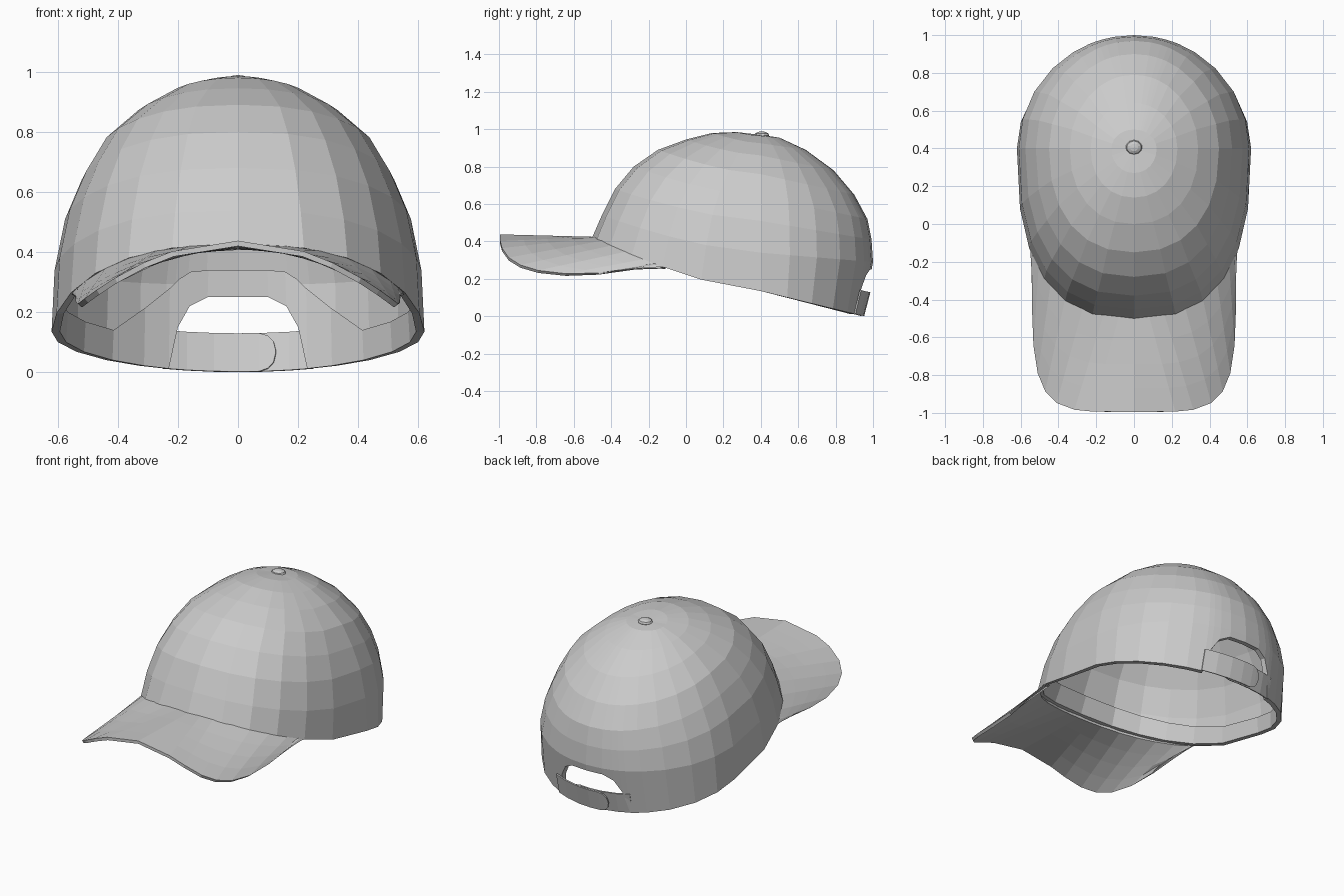
import bpy, bmesh, math
from mathutils import Vector

if "Cube" in bpy.data.objects:
    bpy.data.objects.remove(bpy.data.objects["Cube"])

CENTRE_Y = 0.4
# Crown rings, top to rim: (front radius, z), (side radius, z), (back radius, z)
RINGS = [
    ((0.13, 0.985), (0.12, 0.965), (0.10, 0.955)),
    ((0.26, 0.980), (0.23, 0.925), (0.24, 0.890)),
    ((0.40, 0.945), (0.34, 0.860), (0.39, 0.780)),
    ((0.55, 0.890), (0.45, 0.760), (0.50, 0.650)),
    ((0.68, 0.800), (0.52, 0.640), (0.57, 0.520)),
    ((0.78, 0.680), (0.575, 0.510), (0.592, 0.410)),
    ((0.85, 0.540), (0.61, 0.340), (0.60, 0.290)),
    ((0.90, 0.425), (0.62, 0.135), (0.545, 0.002)),
]
HALF = [0, 10, 16, 20, 23, 32, 45, 60, 75, 90, 105, 120, 135, 150, 165, 180]
ANGLES = HALF + [360 - a for a in reversed(HALF[1:-1])]
ARCH_Z = {0: 0.25, 10: 0.25, 16: 0.22, 20: 0.15}
BAND_Z = {0: 0.34, 10: 0.34, 16: 0.335, 20: 0.31, 23: 0.28, 32: 0.215}


def ring_point(k, deg):
    """Point on crown ring k; 0 degrees is the back, 180 the front."""
    (rf, zf), (rs, zs), (rb, zb) = RINGS[k]
    c, s = math.cos(math.radians(deg)), math.sin(math.radians(deg))
    n = 2 + 0.075 * (k + 1) if c < 0 else 2
    u, v = abs(c) ** (2 / n), abs(s) ** (2 / n)
    x = math.copysign(rs * v, s)
    if c < 0:
        return Vector((x, CENTRE_Y - rf * u, zs + (zf - zs) * u ** 1.5))
    return Vector((x, CENTRE_Y + rb * u, zs + (zb - zs) * u))


def at_height(deg, z):
    """Point at height z on the crown, searching upwards from the rim."""
    for k in range(len(RINGS) - 1, 0, -1):
        low, high = ring_point(k, deg), ring_point(k - 1, deg)
        if z <= high.z:
            return low.lerp(high, (z - low.z) / (high.z - low.z))


def fold(deg):
    return min(deg, 360 - deg)


def rim_point(deg):
    a = fold(deg)
    return at_height(deg, ARCH_Z[a]) if a in ARCH_Z else ring_point(len(RINGS) - 1, deg)


def inward(p, d):
    v = Vector((p.x, p.y - CENTRE_Y, 0))
    return p - v.normalized() * d


def grid(name, rows, closed=False, pole=None, thickness=0):
    """Skin a list of point rows into a flat shaded surface."""
    bm = bmesh.new()
    vs = [[bm.verts.new(p) for p in row] for row in rows]
    n = len(rows[0])
    for a, b in zip(vs, vs[1:]):
        for i in range(n if closed else n - 1):
            j = (i + 1) % n
            bm.faces.new((a[i], b[i], b[j], a[j]))
    if pole is not None:
        top = bm.verts.new(pole)
        for i in range(n):
            bm.faces.new((top, vs[0][i], vs[0][(i + 1) % n]))
    bm.normal_update()
    # Turn open surfaces so they face up
    if sum(f.normal.z * f.calc_area() for f in bm.faces) < 0:
        bmesh.ops.reverse_faces(bm, faces=bm.faces[:])
    mesh = bpy.data.meshes.new(name)
    bm.to_mesh(mesh)
    bm.free()
    ob = bpy.data.objects.new(name, mesh)
    bpy.context.collection.objects.link(ob)
    if thickness:
        mod = ob.modifiers.new("Thickness", "SOLIDIFY")
        mod.thickness = thickness
        mod.offset = -1
    return ob


# Crown with the arched opening at the back
crown_rows = [[ring_point(k, a) for a in ANGLES] for k in range(len(RINGS) - 1)]
crown_rows.append([rim_point(a) for a in ANGLES])
grid("crown", crown_rows, closed=True, pole=(0, CENTRE_Y, 0.97))

# Sweatband folded inside the rim
rim = crown_rows[-1]
band_top = [inward(at_height(a, BAND_Z.get(fold(a), p.z + 0.1)), 0.03)
            for a, p in zip(ANGLES, rim)]
grid("sweatband", [rim, [inward(p, 0.028) for p in rim], band_top], closed=True)

# Curved brim, lofted from the front rim to a rounded outline
PHI = [0, 5, 15, 30, 45, 60, 75, 84, 90]
PHI += [180 - p for p in reversed(PHI[:-1])]
inner, outer = [], []
for p in PHI:
    c, s = math.cos(math.radians(p)), math.sin(math.radians(p))
    x = math.copysign(0.54 * abs(c) ** 0.4, c)
    y = -0.15 - 0.845 * abs(s) ** 0.4
    z = 0.438 - 0.216 * (x / 0.54) ** 2 + 0.045 * max(0, 1 - (-y - 0.15) / 0.4)
    outer.append(Vector((x, y, z)))
    inner.append(inward(ring_point(len(RINGS) - 1, 119 + p / 90 * 61), 0.008))
STEPS = 4
grid("brim", [[a.lerp(b, i / STEPS) for a, b in zip(inner, outer)]
              for i in range(STEPS + 1)], thickness=0.018)


# Two overlapping back straps with rounded ends
def strap(name, side, gap):
    ends = [(-0.25, 0), (-0.17, 0), (-0.08, 0), (0, 0), (0.07, 0),
            (0.10, 0.01), (0.118, 0.03), (0.125, 0.06)]
    low, high = [], []
    for x, inset in ends:
        u = math.sqrt(1 - (x / 0.62) ** 2)
        bottom = Vector((x * side, CENTRE_Y + (0.545 + gap) * u, 0.135 - 0.132 * u))
        top = Vector((x * side, CENTRE_Y + (0.578 + gap) * u, 0.262 - 0.132 * u))
        low.append(bottom.lerp(top, inset / 0.13))
        high.append(top.lerp(bottom, inset / 0.13))
    grid(name, [low, high], thickness=0.008)


strap("inner_strap", 1, -0.015)
strap("outer_strap", -1, 0.0)

# Button on top
bpy.ops.mesh.primitive_uv_sphere_add(segments=10, ring_count=6, radius=1,
                                     location=(0, CENTRE_Y + 0.005, 0.967))
button = bpy.context.object
button.name = "top_button"
button.scale = (0.044, 0.04, 0.022)
